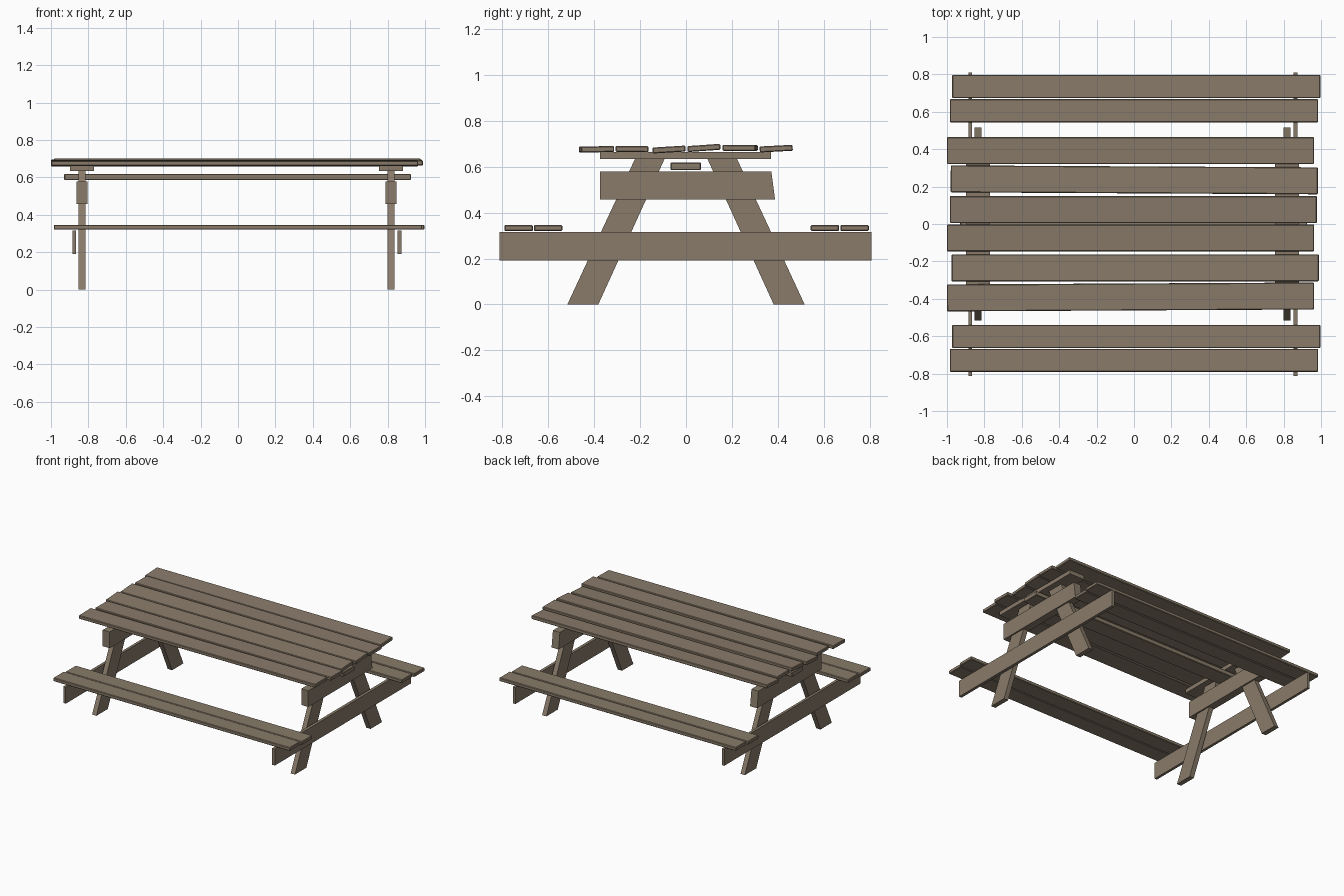
import bpy, bmesh
from math import radians
from mathutils import Matrix, Vector

cube = bpy.data.objects.get("Cube")
if cube:
    bpy.data.objects.remove(cube, do_unlink=True)

# Single weathered timber colour
wood = bpy.data.materials.new("weathered_wood")
wood.use_nodes = True
COLOUR = (0.25, 0.198, 0.144, 1)
wood.diffuse_color = COLOUR
wood.node_tree.nodes["Principled BSDF"].inputs["Base Color"].default_value = COLOUR


def finish(name, bm, bevel=0):
    """Turn a bmesh into a named wooden part, with optional worn edges."""
    bmesh.ops.recalc_face_normals(bm, faces=bm.faces)
    mesh = bpy.data.meshes.new(name)
    bm.to_mesh(mesh)
    bm.free()
    mesh.materials.append(wood)
    ob = bpy.data.objects.new(name, mesh)
    bpy.context.collection.objects.link(ob)
    if bevel:
        mod = ob.modifiers.new("worn_edges", "BEVEL")
        mod.width = bevel
        mod.segments = 1
    return ob


def board(name, x, y, z, roll=0, yaw=0, bevel=0):
    """Box between (low, high) limits, turned slightly about its centre."""
    lo, hi = Vector((x[0], y[0], z[0])), Vector((x[1], y[1], z[1]))
    bm = bmesh.new()
    bmesh.ops.create_cube(bm, size=1)
    bmesh.ops.scale(bm, vec=hi - lo, verts=bm.verts)
    ob = finish(name, bm, bevel)
    ob.matrix_world = (Matrix.Translation((lo + hi) / 2)
                       @ Matrix.Rotation(radians(yaw), 4, "Z")
                       @ Matrix.Rotation(radians(roll), 4, "X"))
    return ob


def cutout(name, profile, x):
    """Extrude a (y, z) outline between two x limits."""
    bm = bmesh.new()
    face = bm.faces.new([bm.verts.new((x[0], y, z)) for y, z in profile])
    side = bmesh.ops.extrude_face_region(bm, geom=[face])
    verts = [v for v in side["geom"] if isinstance(v, bmesh.types.BMVert)]
    bmesh.ops.translate(bm, vec=(x[1] - x[0], 0, 0), verts=verts)
    return finish(name, bm)


# Table top planks: x start, y centre, z centre, roll, yaw
planks = [(-1.0, -0.39, 0.676, 1, 0.3),
          (-0.975, -0.235, 0.677, -0.5, 0),
          (-1.0, -0.074, 0.675, 3.5, 0),
          (-0.985, 0.078, 0.682, 4, 0),
          (-0.98, 0.236, 0.682, -0.5, -0.3),
          (-1.0, 0.393, 0.679, 3, 0)]
for i, (x, y, z, roll, yaw) in enumerate(planks):
    board(f"table_plank_{i + 1}", (x, x + 1.963), (y - 0.072, y + 0.072),
          (z - 0.013, z + 0.013), roll, yaw, 0.004)

# Bench planks, two on each side
for i, (x, y) in enumerate([(-0.985, -0.729), (-0.973, -0.601),
                            (-0.985, 0.605), (-0.973, 0.735)]):
    board(f"bench_plank_{i + 1}", (x, x + 1.97), (y - 0.062, y + 0.062),
          (0.32, 0.346), 0, 0, 0.004)

# Long stretcher below the table top
board("centre_stretcher", (-0.93, 0.925), (-0.067, 0.066), (0.585, 0.619), 0, 0, 0.004)

# End frames
LEG = [(0.517, 0), (0.382, 0), (0.093, 0.635), (0.222, 0.635)]
APRON = [(-0.375, 0.457), (0.388, 0.457), (0.372, 0.579), (-0.375, 0.579)]
for end, x, beam in (("right", -0.834, (-0.885, -0.865)), ("left", 0.818, (0.853, 0.875))):
    for side, s in (("front", -1), ("back", 1)):
        cutout(f"{end}_{side}_leg", [(y * s, z) for y, z in LEG], (x - 0.018, x + 0.018))
    cutout(f"{end}_apron", APRON, (x - 0.029, x + 0.029))
    board(f"{end}_top_cleat", (x - 0.063, x + 0.063), (-0.375, 0.37), (0.634, 0.664))
    board(f"{end}_bench_beam", beam, (-0.812, 0.809), (0.191, 0.315))
